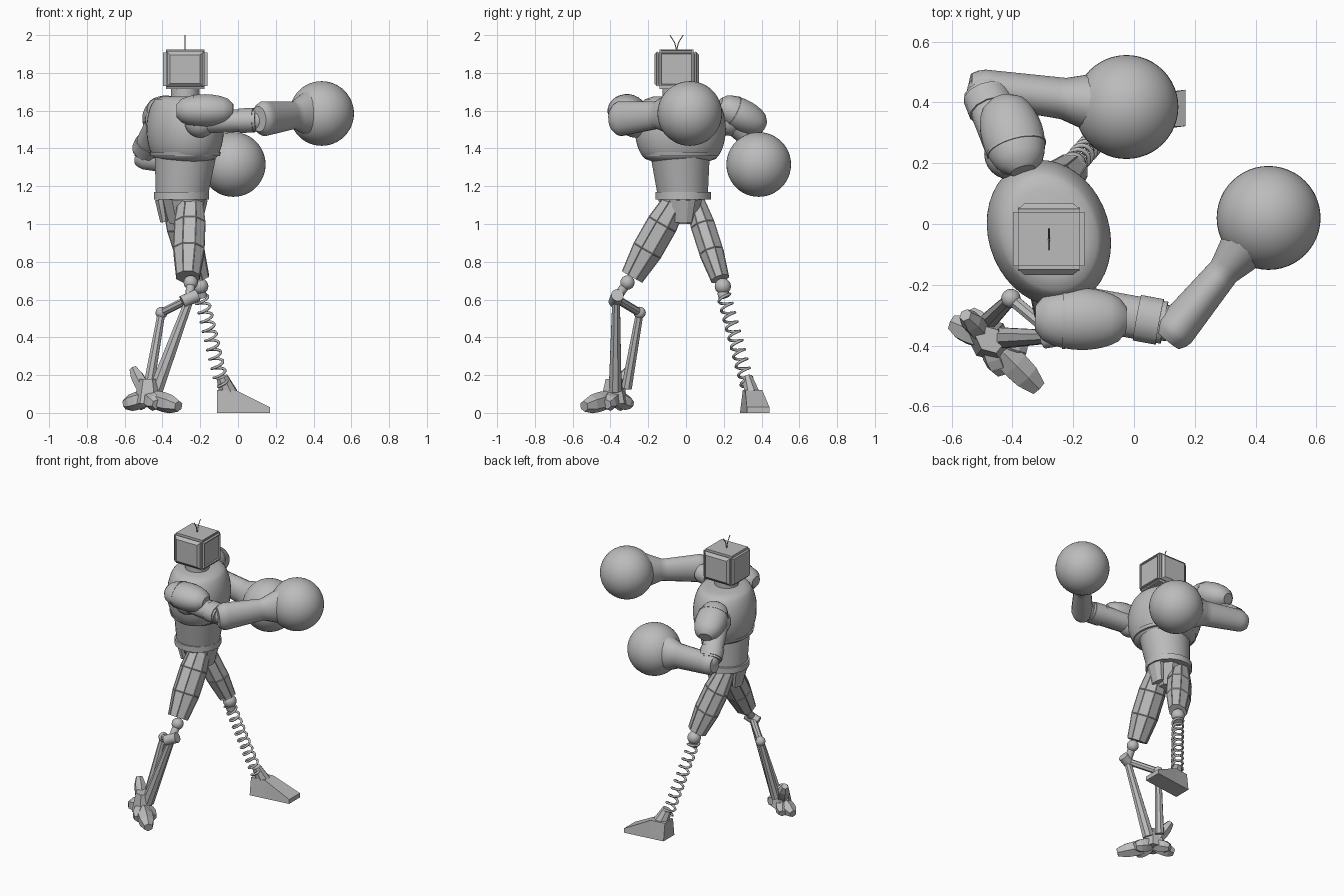
import bpy, bmesh, math
from mathutils import Vector, Matrix

default_cube = bpy.data.objects.get("Cube")
if default_cube:
    bpy.data.objects.remove(default_cube, do_unlink=True)

grey = bpy.data.materials.new("plain grey")
grey.use_nodes = True
grey.diffuse_color = (.5, .5, .5, 1)
grey.node_tree.nodes["Principled BSDF"].inputs["Base Color"].default_value = grey.diffuse_color


def select_only(obj):
    bpy.ops.object.select_all(action='DESELECT')
    obj.select_set(True)
    bpy.context.view_layer.objects.active = obj


def link(name, data):
    obj = bpy.data.objects.new(name, data)
    bpy.context.collection.objects.link(obj)
    data.materials.append(grey)
    select_only(obj)


def finish(name, bm, smooth=True):
    bmesh.ops.recalc_face_normals(bm, faces=bm.faces)
    mesh = bpy.data.meshes.new(name)
    bm.to_mesh(mesh)
    bm.free()
    link(name, mesh)
    if smooth:
        bpy.ops.object.shade_smooth_by_angle(angle=math.radians(35))


# Outline rules: each gives the relative thickness at a position along a part
def taper(end):
    return lambda along: 1 + (end - 1) * along


def swell(end, power=.5):
    return lambda along: end + (1 - end) * abs(math.sin(math.pi * along)) ** power


def cuffed(slope):
    return lambda along: min(1, .7 + along * 4) + slope * along + max(0, along - .7) * 2


along_x = Vector((1, 0, 0))
along_y = Vector((0, 1, 0))
along_z = Vector((0, 0, 1))


def loft(name, start, end, width, depth, shape=taper(1), steps=1, sides=16,
         side=along_x, smooth=True, panel=0):
    """Sweep an oval or polygon from start to end, following an outline rule."""
    start, end = Vector(start), Vector(end)
    axis = (end - start).normalized()
    across = (side - axis * side.dot(axis)).normalized()
    normal = axis.cross(across)
    grow = 1 / math.cos(math.pi / sides)
    bm = bmesh.new()
    rings = []
    for step in range(steps + 1):
        along = step / steps
        scale = shape(along) * grow
        ring = []
        for corner in range(sides):
            angle = math.tau * (corner + .5) / sides
            offset = across * width * math.cos(angle) + normal * depth * math.sin(angle)
            ring.append(bm.verts.new(start.lerp(end, along) + offset * scale))
        rings.append(ring)
    walls = []
    for lower, upper in zip(rings, rings[1:]):
        for corner in range(sides):
            following = (corner + 1) % sides
            walls.append(bm.faces.new((lower[corner], lower[following], upper[following], upper[corner])))
    bm.faces.new(rings[0])
    bm.faces.new(rings[-1])
    if panel:
        bmesh.ops.recalc_face_normals(bm, faces=bm.faces)
        bmesh.ops.inset_individual(bm, faces=walls, thickness=panel, depth=-panel / 2)
    finish(name, bm, smooth)


def rod(name, start, end, radius, sides=16):
    side = (Vector(end) - Vector(start)).orthogonal()
    loft(name, start, end, radius, radius, sides=sides, side=side)


def ball(name, centre, radius, segments=24):
    bm = bmesh.new()
    bmesh.ops.create_uvsphere(bm, u_segments=segments, v_segments=segments // 2,
                              radius=radius, matrix=Matrix.Translation(centre))
    finish(name, bm)


def tube(name, points, radius):
    curve = bpy.data.curves.new(name, 'CURVE')
    curve.dimensions = '3D'
    curve.bevel_depth = radius
    curve.bevel_resolution = 1
    curve.use_fill_caps = True
    spline = curve.splines.new('POLY')
    spline.points.add(len(points) - 1)
    for target, point in zip(spline.points, points):
        target.co = (*point, 1)
    link(name, curve)
    bpy.ops.object.convert(target='MESH')


def box(centre, size):
    bm = bmesh.new()
    place = Matrix.Translation(centre) @ Matrix.Diagonal((*size, 1))
    bmesh.ops.create_cube(bm, size=1, matrix=place)
    return bm


# Head: bevelled case with a recessed screen, side covers and antennae
head = Vector((-.28, -.05, 1.82))
bm = box(head, (.235, .21, .21))
bmesh.ops.bevel(bm, geom=bm.edges[:], offset=.016, segments=2, affect='EDGES')
bm.normal_update()
screen = [face for face in bm.faces if face.normal.x > .99]
bmesh.ops.inset_region(bm, faces=screen, thickness=.01)
bmesh.ops.inset_region(bm, faces=screen, thickness=.004, depth=-.008)
finish("head_case", bm)
for label, direction in (("right", -along_y), ("left", along_y)):
    loft(label + "_head_cover", head + direction * .1, head + direction * .118,
         .1, .095, taper(.8), sides=4, smooth=False)
    root = head + along_z * .1
    tube(label + "_antenna", [root, root + along_z * .04 + direction * .01,
                              root + along_z * .08 + direction * .035], .003)
rod("neck", head - along_z * .2, head - along_z * .09, .075)

# Torso, turned towards the left
facing = Vector((.94, .34, 0))
middle = Vector((-.28, -.03, 1.5))
loft("chest", middle - along_z * .17, middle + along_z * .175, .198, .245, swell(.6, .4), 24, 40, facing)
loft("chest_rim", middle - along_z * .14, middle - along_z * .12, .18, .205, taper(1.03), 1, 40, facing)
waist = Vector((-.3, -.015, 1.13))
loft("abdomen", waist, middle - along_z * .14, .135, .13, taper(1.2), sides=32)
loft("belt", waist, waist + along_z * .04, .146, .147)
loft("pelvis", waist + along_z * .02, waist - along_z * .13, .13, .11, taper(.45), sides=8, smooth=False)
for label, direction in (("front", along_x), ("rear", -along_x)):
    top = waist + direction * .11
    loft(label + "_pelvis_plate", top, top - along_z * .12 - direction * .02,
         .03, .065, taper(.7), sides=8, smooth=False)

# Arms: joint, pad, upper arm, elbow, cuffed forearm and round glove
arms = {
    "right": dict(shoulder=(-.2, -.27, 1.54), elbow=(.1, -.325, 1.55), glove=(.443, .02, 1.585),
                  pad_start=(-.325, -.31, 1.6), pad_end=(-.025, -.315, 1.6), pad_side=along_y,
                  rear=(.11, -.38, 1.555), wrist=(.375, -.06, 1.585), arm_side=Vector((1, -.8, 0)),
                  size=(.07, .095), slope=-.35),
    "left": dict(shoulder=(-.41, .23, 1.55), elbow=(-.49, .435, 1.38), glove=(-.025, .385, 1.315),
                 pad_start=(-.365, .175, 1.635), pad_end=(-.435, .41, 1.515), pad_side=along_x,
                 rear=(-.54, .455, 1.365), wrist=(-.1, .395, 1.32), arm_side=along_y,
                 size=(.058, .07), slope=.25),
}
for label, arm in arms.items():
    shoulder, elbow = Vector(arm["shoulder"]), Vector(arm["elbow"])
    pad_start, pad_end = Vector(arm["pad_start"]), Vector(arm["pad_end"])
    ball(label + "_shoulder_joint", shoulder, .083)
    loft(label + "_shoulder_pad", pad_start, pad_end, .102, .087, swell(.4), 12, 24, arm["pad_side"])
    loft(label + "_pad_band", pad_start.lerp(pad_end, .3), pad_start.lerp(pad_end, .33),
         .1, .085, sides=24, side=arm["pad_side"])
    loft(label + "_upper_arm", shoulder, elbow, .07, .06, sides=12, side=arm["pad_side"])
    loft(label + "_arm_band", shoulder.lerp(elbow, .7), shoulder.lerp(elbow, .95),
         .076, .065, sides=12, side=arm["pad_side"])
    ball(label + "_elbow", elbow, .06)
    loft(label + "_forearm", arm["rear"], arm["wrist"], *arm["size"],
         cuffed(arm["slope"]), 20, 16, arm["arm_side"])
    ball(label + "_glove", arm["glove"], .171, 48)

# Thighs with long recessed panels
right_knee = Vector((-.25, -.31, .69))
left_knee = Vector((-.2, .195, .67))
loft("right_thigh", (-.25, -.045, 1.14), right_knee + Vector((-.015, .025, .03)),
     .084, .084, swell(.74), 3, 8, smooth=False, panel=.005)
loft("left_thigh", (-.345, .045, 1.13), left_knee + Vector((-.01, -.015, .04)),
     .08, .066, swell(.74), 3, 8, smooth=False, panel=.005)

# Left shin: a coil spring between knee and ankle
ball("left_knee", left_knee, .043)
spring_top = left_knee - along_z * .03
ankle = Vector((-.085, .325, .15))
axis = (ankle - spring_top).normalized()
across = axis.orthogonal().normalized()
turns, divisions = 10, 18
coil = []
for step in range(turns * divisions + 1):
    angle = math.tau * step / divisions
    spoke = across * math.cos(angle) + axis.cross(across) * math.sin(angle)
    coil.append(spring_top.lerp(ankle, step / (turns * divisions)) + spoke * .034)
tube("left_spring", coil, .0075)
rod("spring_upper_seat", spring_top, spring_top + axis * .03, .03)
loft("spring_lower_seat", ankle + along_z * .04, (-.05, .35, .1), .03, .025,
     taper(1.6), sides=8, smooth=False)

# Left foot: a wedge with a flat heel and sloping toe
bm = box((.03, .36, .06), (.28, .12, .12))
bmesh.ops.bisect_plane(bm, geom=bm.verts[:] + bm.edges[:] + bm.faces[:],
                       plane_co=(-.01, 0, 0), plane_no=along_x)
for vert in bm.verts:
    if vert.co.z > .1:
        if vert.co.x > .1:
            vert.co.z = .03
        else:
            vert.co.y += (.36 - vert.co.y) * .25
    vert.co.y += vert.co.x * .13
finish("left_foot", bm, False)

# Right shin: pivot with two linked struts
pivot = Vector((-.255, -.37, .605))
link_joint = Vector((-.405, -.245, .53))
pin = Vector((.04, .007, .018))
ball("right_knee", right_knee, .038)
rod("right_knee_link", right_knee, pivot, .024)
rod("right_shin_pivot", pivot - pin, pivot + pin, .033)
rod("right_link_arm", pivot, link_joint, .02, 8)
ball("right_link_joint", link_joint, .032, 16)
loft("right_front_strut", pivot, (-.435, -.375, .12), .022, .02, taper(1.7), sides=8, smooth=False)
loft("right_rear_strut", link_joint, (-.475, -.315, .13), .02, .02, taper(1.4), sides=8, smooth=False)

# Right foot: ankle block, heel pieces and splayed toes around one centre
foot = Vector((-.475, -.38, .08))
tips = {
    "middle_toe": ((-.315, -.54, .035), .046),
    "inner_toe": ((-.36, -.42, .045), .042),
    "outer_toe": ((-.43, -.49, .045), .042),
    "heel": ((-.6, -.325, .045), .042),
    "inner_heel": ((-.54, -.29, .045), .038),
    "heel_spur": ((-.555, -.3, .235), .034),
}
for part, (tip, size) in tips.items():
    loft("right_" + part, foot, tip, size, size, swell(.55), 4, 6, Vector((.65, .76, 0)), False)
loft("right_ankle", foot - along_z * .03, foot + along_z * .1, .075, .06, taper(.6), sides=6,
     side=Vector((.77, -.64, 0)), smooth=False)
